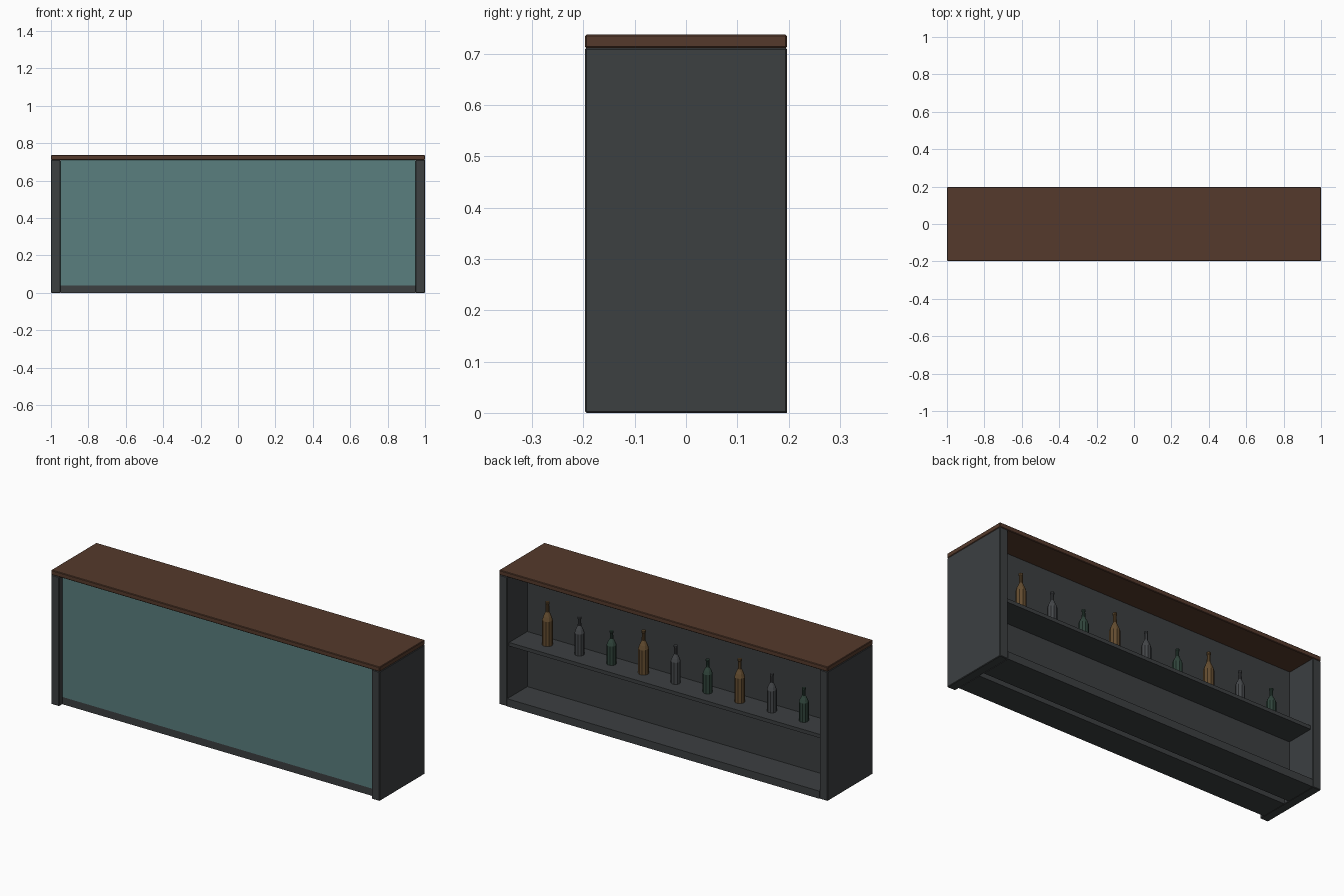
import bpy, bmesh, math

if "Cube" in bpy.data.objects:
    bpy.data.objects.remove(bpy.data.objects["Cube"])


def material(name, rgb):
    m = bpy.data.materials.new(name)
    m.diffuse_color = (*rgb, 1)
    m.use_nodes = True
    m.node_tree.nodes["Principled BSDF"].inputs["Base Color"].default_value = m.diffuse_color
    return m


DARK = material("dark_paint", (0.045, 0.05, 0.053))
WOOD = material("brown_wood", (0.09, 0.042, 0.025))
TEAL = material("teal_panel", (0.1, 0.21, 0.21))
AMBER = material("amber_glass", (0.13, 0.075, 0.03))
SMOKE = material("smoke_glass", (0.06, 0.065, 0.07))
GREEN = material("green_glass", (0.03, 0.06, 0.045))


def add_object(name, bm, mat):
    bmesh.ops.recalc_face_normals(bm, faces=bm.faces)
    me = bpy.data.meshes.new(name)
    bm.to_mesh(me)
    bm.free()
    me.materials.append(mat)
    ob = bpy.data.objects.new(name, me)
    bpy.context.collection.objects.link(ob)
    return ob


def box(name, xs, ys, zs, mat, bevel=0.0):
    bm = bmesh.new()
    bmesh.ops.create_cube(bm, size=1)
    for v in bm.verts:
        v.co = [(r[0] + r[1]) / 2 + c * (r[1] - r[0]) for c, r in zip(v.co, (xs, ys, zs))]
    ob = add_object(name, bm, mat)
    if bevel:
        mod = ob.modifiers.new("bevel", 'BEVEL')
        mod.width = bevel
        mod.segments = 1
    return ob


def bottle(name, x, y, z, radius, height, mat, sides=10):
    # lathe profile: body, shoulder, neck, lip
    profile = [(1, 0), (1, 0.58), (0.75, 0.67), (0.36, 0.77), (0.32, 0.94), (0.4, 0.95), (0.4, 1)]
    bm = bmesh.new()
    rings = []
    for r, h in profile:
        rings.append([bm.verts.new((x + radius * r * math.cos(2 * math.pi * i / sides),
                                    y + radius * r * math.sin(2 * math.pi * i / sides),
                                    z + height * h)) for i in range(sides)])
    for a, b in zip(rings, rings[1:]):
        for i in range(sides):
            j = (i + 1) % sides
            bm.faces.new((a[i], a[j], b[j], b[i]))
    bm.faces.new(rings[0])
    bm.faces.new(rings[-1])
    return add_object(name, bm, mat)


D = 0.197          # half depth
IN = 0.95          # inner face of the side panels
TOP = 0.711        # underside of the counter
SHELF = 0.345      # top of the bottle shelf

# counter top and side panels
box("counter_top", (-1, 1), (-D, D), (TOP, 0.737), WOOD, 0.003)
box("left_side_panel", (-1, -IN), (-D, D), (0, TOP), DARK, 0.003)
box("right_side_panel", (IN, 1), (-D, D), (0, TOP), DARK, 0.003)

# recessed front panel above its plinth
box("front_panel", (-IN, IN), (-0.167, -0.147), (0.04, TOP), TEAL)
box("front_plinth", (-IN, IN), (-0.167, -0.015), (0, 0.04), DARK)

# open shelving on the serving side
box("inner_back_panel", (-IN, IN), (-0.015, 0.022), (0.03, TOP), DARK)
box("bottom_shelf", (-IN, IN), (0.018, D), (0, 0.042), DARK)
box("bottle_shelf", (-IN, IN), (0.02, 0.18), (SHELF - 0.02, SHELF), DARK)

# row of bottles, three repeating kinds
kinds = [("amber_bottle", 0.027, 0.235, AMBER),
         ("smoke_bottle", 0.025, 0.205, SMOKE),
         ("green_bottle", 0.025, 0.18, GREEN)]
for i in range(9):
    kind, radius, height, mat = kinds[i % 3]
    bottle(f"{kind}_{i // 3 + 1}", 0.78 - 0.195 * i, 0.09, SHELF, radius, height, mat)
